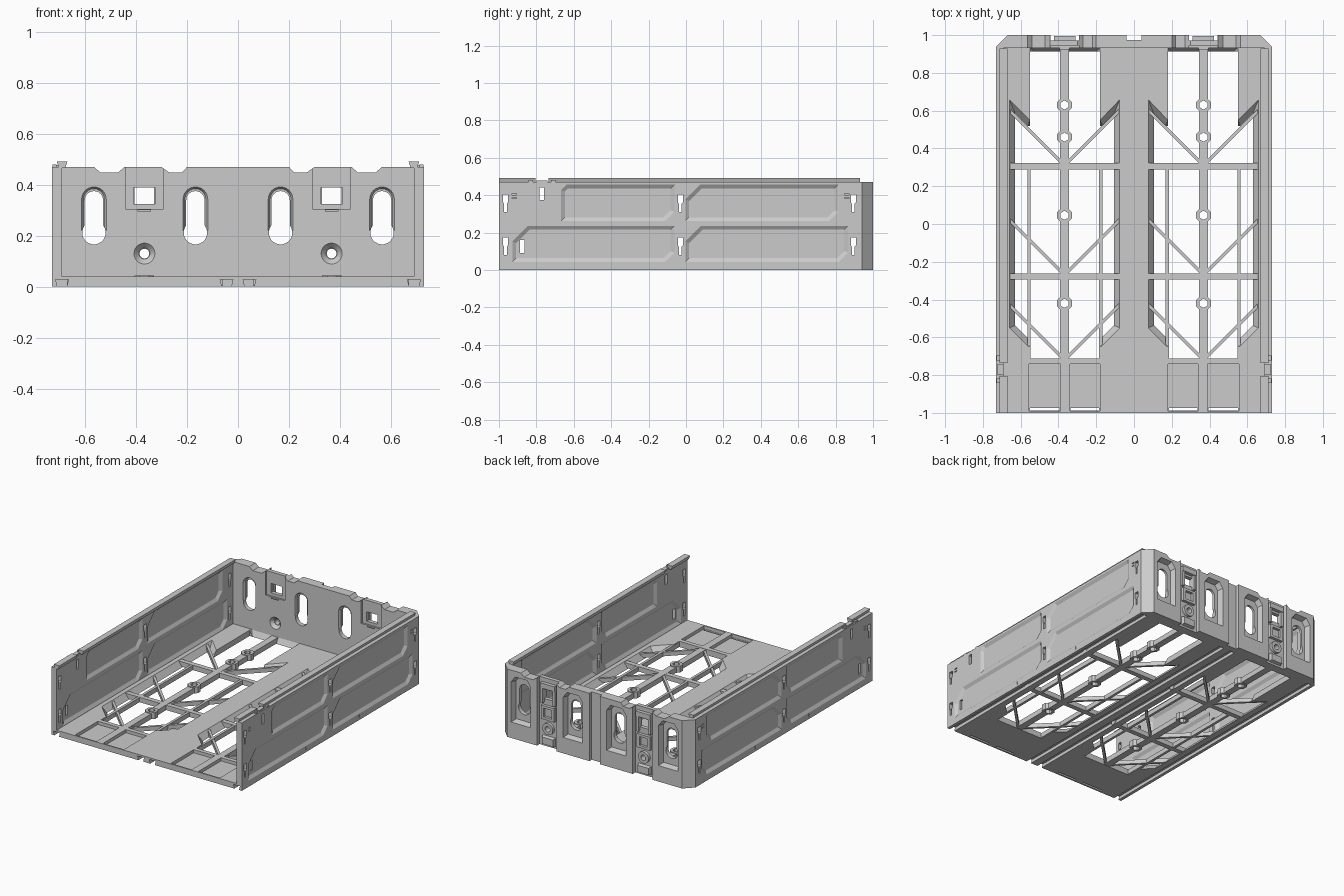
import bpy, bmesh, math
from mathutils import Vector

if "Cube" in bpy.data.objects:
    bpy.data.objects.remove(bpy.data.objects["Cube"])

MAP = {'x': lambda u, v, w: (w, u, v), 'y': lambda u, v, w: (u, w, v), 'z': lambda u, v, w: (u, v, w)}


def inset_poly(pts, d):
    """Offset a closed 2D outline inward by d."""
    n = len(pts)
    area = sum(pts[i][0] * pts[(i + 1) % n][1] - pts[(i + 1) % n][0] * pts[i][1] for i in range(n))
    s = 1 if area > 0 else -1
    out = []
    for i in range(n):
        p = Vector(pts[i])
        a = (p - Vector(pts[i - 1])).normalized()
        b = (Vector(pts[(i + 1) % n]) - p).normalized()
        na, nb = Vector((-a.y, a.x)) * s, Vector((-b.y, b.x)) * s
        out.append(tuple(p + (na + nb) * (d / (1 + na.dot(nb)))))
    return out


def prism(name, pts, axis, a, b, inset=0.0, mirror=False):
    """Extrude an outline along an axis; the far end may be inset for sloped sides."""
    bm = bmesh.new()
    far = inset_poly(pts, inset) if inset else pts
    lo = [bm.verts.new(MAP[axis](u, v, a)) for u, v in pts]
    hi = [bm.verts.new(MAP[axis](u, v, b)) for u, v in far]
    bm.faces.new(lo)
    bm.faces.new(hi[::-1])
    for i in range(len(pts)):
        j = (i + 1) % len(pts)
        bm.faces.new((lo[i], lo[j], hi[j], hi[i]))
    bmesh.ops.recalc_face_normals(bm, faces=bm.faces)
    me = bpy.data.meshes.new(name)
    bm.to_mesh(me)
    bm.free()
    ob = bpy.data.objects.new(name, me)
    bpy.context.collection.objects.link(ob)
    if mirror:
        ob.modifiers.new("Mirror", 'MIRROR')
    return ob


def rect(u0, u1, v0, v1):
    return [(u0, v0), (u1, v0), (u1, v1), (u0, v1)]


def ring(u, v, r, n=24):
    return [(u + r * math.cos(math.tau * (i + .5) / n), v + r * math.sin(math.tau * (i + .5) / n)) for i in range(n)]


def slot(u, v0, v1, r, n=12):
    """Upright slot with a round top ending at v1."""
    return [(u - r, v0), (u + r, v0)] + [
        (u + r * math.cos(math.pi * i / n), v1 - r + r * math.sin(math.pi * i / n)) for i in range(n + 1)]


def cut(target, pts, axis, a, b, inset=0.0):
    tool = prism("cutter", pts, axis, a, b, inset)
    m = target.modifiers.new("Cut", 'BOOLEAN')
    m.operation, m.solver, m.object = 'DIFFERENCE', 'EXACT', tool
    bpy.context.view_layer.objects.active = target
    bpy.ops.object.modifier_apply(modifier=m.name)
    bpy.data.objects.remove(tool, do_unlink=True)


def groove(u):
    """Dovetail section, wider at the top."""
    return [(u - .016, -.01), (u + .016, -.01), (u + .025, .028), (u - .025, .028)]


# Floor plate with tapered openings, front pockets and underside grooves
floor = prism("floor_plate", rect(-.69, .69, -1, .94), 'z', 0, .04)
for s in (1, -1):
    flip = lambda pts: [(s * u, v) for u, v in pts]
    cut(floor, flip(rect(.18, .55, -.712, .912)), 'z', -.02, .06)
    cut(floor, flip(rect(.18, .55, .85, .934)), 'z', .041, -.001, .022)
    cut(floor, flip([(.075, .66), (.075, -.55), (.175, -.65), (.56, -.65), (.66, -.55),
                     (.66, .66), (.55, .55), (.18, .55)]), 'z', .041, -.001, .032)
    for u0, u1 in ((.18, .34), (.39, .555)):
        cut(floor, flip(rect(u0, u1, -.99, -.742)), 'z', .018, .06)
        cut(floor, flip(rect(u0 + .004, u1 - .004, -.988, -.974)), 'z', -.02, .03)
    cut(floor, groove(s * .045), 'y', -1.1, .93)
    cut(floor, groove(s * .69), 'y', -1.1, .93)

# Floor ribs
prism("spine_rib", rect(.345, .392, -.72, .94), 'z', .002, .038, mirror=True)
for u in (.175, .556):
    prism("long_rib", rect(u - .009, u + .009, -.72, .32), 'z', .004, .036, mirror=True)
for v in (.305, -.278):
    prism("cross_rib", rect(.06, .67, v - .017, v + .017), 'z', .003, .037, mirror=True)
for v in (.32, -.26, -.71):
    for d in (1, -1):
        u0, u1, h = .368 + d * .01, .368 + d * .295, .012
        prism("diagonal_brace", [(u0, v - h), (u1, v + .285 - h), (u1, v + .285 + h), (u0, v + h)],
              'z', .006, .034, mirror=True)

# Screw bosses on the spine ribs
for v in (.63, .46, .046, -.42):
    boss = prism("screw_boss", ring(.368, v, .042, 8), 'z', 0, .044)
    cut(boss, ring(.368, v, .024, 6), 'z', -.02, .06)
    spine = bpy.data.objects["spine_rib"]
    tool = ring(.368, v, .024, 6)
    spine.modifiers.clear()
    cut(spine, tool, 'z', -.02, .06)
    spine.modifiers.new("Mirror", 'MIRROR')
    boss.modifiers.new("Mirror", 'MIRROR')

# Side wall with sloped recessed panels on both faces
wall = prism("side_wall", rect(-1, .94, 0, .47), 'x', .69, .73)
for y0, y1, z0, z1, c in ((-.67, -.06, .26, .458, .03), (-.005, .815, .26, .458, .08),
                          (-.93, -.06, .042, .238, .085), (-.005, .868, .042, .238, .085)):
    panel = [(y0, z0), (y1 - .05, z0), (y1, z0 + .05), (y1, z1), (y0 + c, z1), (y0, z1 - c)]
    cut(wall, panel, 'x', .731, .717, .022)
    cut(wall, panel, 'x', .689, .703, .022)
# Small keyed slots
for y in (-.965, -.03, .895):
    for z in (.13, .36):
        cut(wall, [(y - .007, z - .05), (y + .007, z - .05), (y + .007, z - .005), (y + .014, z + .002),
                   (y + .014, z + .043), (y - .014, z + .043), (y - .014, z + .002), (y - .007, z - .005)],
            'x', .6, .8)
for y, z in ((-.77, .41), (-.875, .125)):
    cut(wall, rect(y - .012, y + .012, z - .035, z + .035), 'x', .6, .8)
for y in (-.918, .86):
    for z in (.385, .405):
        cut(wall, rect(y - .012, y + .012, z - .003, z + .003), 'x', .72, .8)
for y in (-.3, .285):
    cut(wall, rect(y - .003, y + .003, .016, .038), 'x', .722, .8)
cut(wall, groove(.69), 'y', -1.1, .93)
wall.modifiers.new("Mirror", 'MIRROR')

# Dovetail top rails and snap clips
for y0, y1 in ((-1, -.805), (-.735, .93)):
    prism("top_rail", [(.678, .465), (.702, .465), (.711, .492), (.669, .492)], 'y', y0, y1, mirror=True)
prism("rail_clip", rect(.692, .722, -.8, -.74), 'z', .44, .478, mirror=True)
for y in (-.83, -.71):
    prism("clip_lug", rect(.712, .727, y - .013, y + .013), 'z', .46, .48, mirror=True)

# Back wall with notched top edge
right = [(.2, .47), (.22, .448), (.27, .448), (.3, .47), (.445, .47), (.47, .448), (.54, .448), (.565, .47), (.73, .47)]
outline = [(-.73, 0), (.73, 0)] + right[::-1] + [(-u, v) for u, v in right]
back = prism("back_wall", outline, 'y', .932, 1.0)
for s in (1, -1):
    cut(back, [(s * .735, .935), (s * .74, 1.01), (s * .66, 1.01)], 'z', -.05, .6)
    # Keyhole openings with inner countersink and outer pocket
    for k in (.167, .565):
        u = s * k
        cut(back, [(u - .075, .11), (u + .075, .11), (u + .075, .39), (u + .045, .43), (u - .045, .43),
                   (u - .075, .39)], 'y', 1.001, .962, .012)
        cut(back, slot(u, .22, .392, .049), 'y', .931, .945, .008)
        cut(back, slot(u, .2, .375, .036), 'y', .9, 1.1)
        cut(back, ring(u, .212, .046), 'y', .9, 1.1)
    # Latch channel, window and countersunk screw hole
    u = s * .367
    cut(back, rect(u - .075, u + .075, -.05, .55), 'y', .972, 1.1)
    cut(back, rect(u - .075, u + .075, .305, .55), 'y', .9, .944)
    cut(back, rect(u - .042, u + .042, .325, .39), 'y', .9, 1.1)
    cut(back, ring(u, .13, .042), 'y', .931, .953, .02)
    cut(back, ring(u, .13, .019), 'y', .9, 1.1)
cut(back, rect(-.04, .04, -.05, .55), 'y', .975, 1.1)
for u in (-.045, .045, -.69, .69):
    cut(back, groove(u), 'y', .8, .94)

# Latch parts and raised pads on the outside of the back wall
prism("latch_tab", rect(.342, .394, .295, .302), 'y', .925, .94, mirror=True)
for u in (.32, .414):
    prism("window_cheek", rect(u - .009, u + .009, .3, .43), 'y', .965, .992, mirror=True)
prism("window_header", rect(.311, .423, .405, .44), 'y', .965, .996, mirror=True)
frame = prism("latch_frame", rect(.317, .417, .19, .285), 'y', .965, .992)
cut(frame, rect(.337, .397, .207, .268), 'y', .974, 1.1)
frame.modifiers.new("Mirror", 'MIRROR')
boss = prism("rear_screw_boss", ring(.367, .13, .04), 'y', .97, .992)
cut(boss, ring(.367, .13, .019), 'y', .9, 1.1)
boss.modifiers.new("Mirror", 'MIRROR')
prism("latch_foot", rect(.317, .417, .012, .075), 'y', .965, .994, .008, mirror=True)
